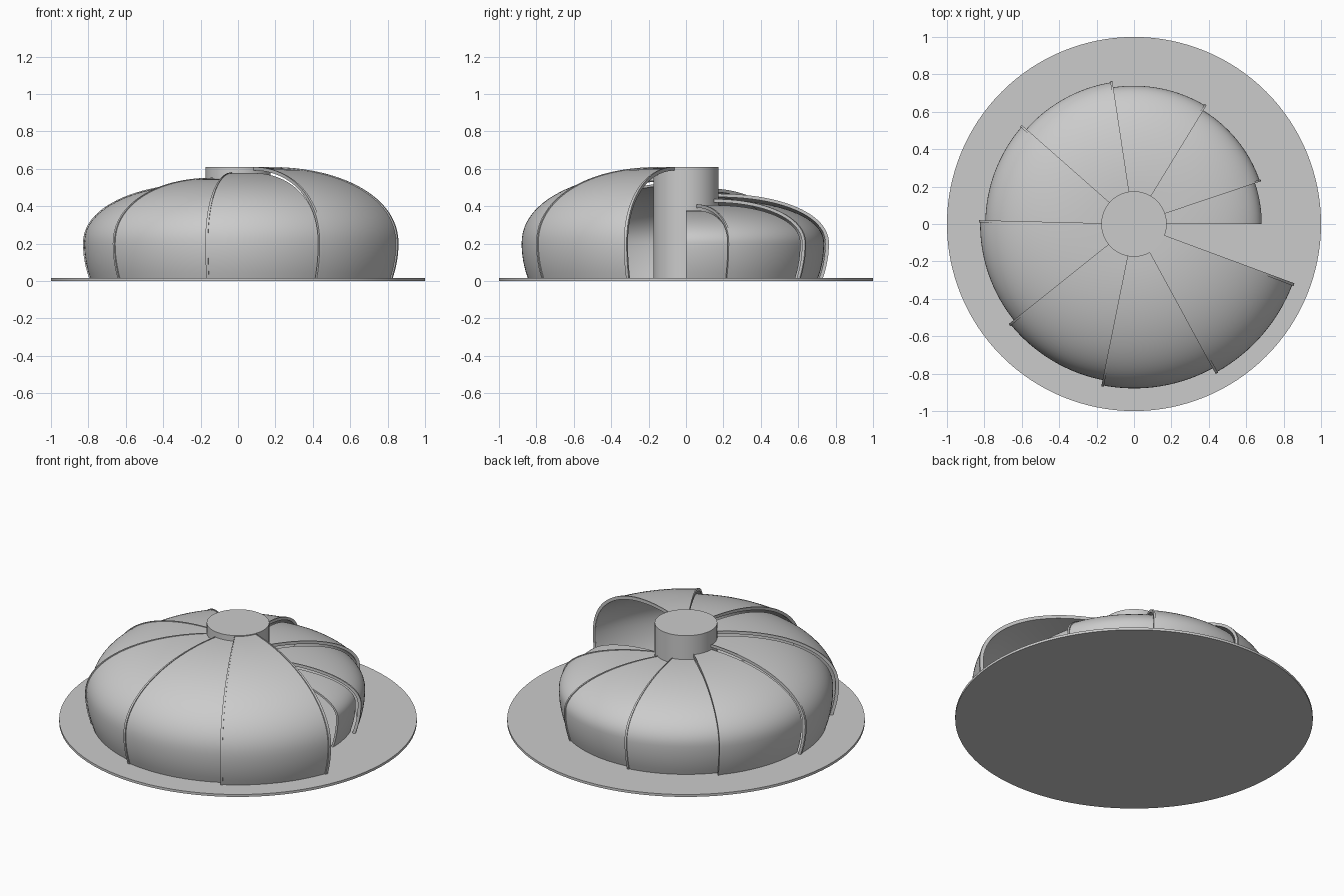
import bpy, bmesh
from math import sin, cos, pi, radians

if "Cube" in bpy.data.objects:
    bpy.data.objects.remove(bpy.data.objects["Cube"])

HUB_R, BASE_T, ZMID, WALL = 0.175, 0.015, 0.20, 0.013


def cylinder(name, r, z0, z1, n=128):
    bpy.ops.mesh.primitive_cylinder_add(vertices=n, radius=r, depth=z1 - z0,
                                        location=(0, 0, (z0 + z1) / 2))
    bpy.context.object.name = name
    bpy.ops.object.shade_smooth_by_angle(angle=radians(35))


def profile(r, h, n=24):
    """Shell cross-section: leaning lower wall, then a rounded arch to the hub."""
    pts = []
    for i in range(6):
        z = BASE_T + (ZMID - BASE_T) * i / 6
        pts.append((r - 0.033 * ((ZMID - z) / (ZMID - BASE_T)) ** 2, z))
    a, b, x0 = r - HUB_R + 0.01, h - ZMID, HUB_R - 0.01
    for i in range(n + 1):
        t = pi / 2 * i / n
        pts.append((x0 + a * max(cos(t), 0) ** 0.94, ZMID + b * sin(t) ** 0.94))
    return pts


def shell(name, a0, a1, r, h, wall=WALL):
    """Sweep a thin closed cross-section around the hub from a0 to a1 degrees."""
    outer = profile(r, h)
    inner = profile(r - wall, h - wall)
    loop = outer + inner[::-1]
    steps = max(1, round((a1 - a0) / 2.5))
    bm = bmesh.new()
    rings = []
    for s in range(steps + 1):
        t = radians(a0 + (a1 - a0) * s / steps)
        rings.append([bm.verts.new((p * cos(t), p * sin(t), z)) for p, z in loop])
    n, m = len(loop), len(outer)
    for A, B in zip(rings, rings[1:]):
        for i in range(n):
            j = (i + 1) % n
            bm.faces.new((A[i], B[i], B[j], A[j]))
    for R in (rings[0], rings[-1]):
        for i in range(m - 1):
            bm.faces.new((R[i], R[i + 1], R[n - 2 - i], R[n - 1 - i]))
    bmesh.ops.recalc_face_normals(bm, faces=bm.faces)
    me = bpy.data.meshes.new(name)
    bm.to_mesh(me)
    bm.free()
    ob = bpy.data.objects.new(name, me)
    bpy.context.collection.objects.link(ob)
    bpy.ops.object.select_all(action='DESELECT')
    bpy.context.view_layer.objects.active = ob
    ob.select_set(True)
    bpy.ops.object.shade_smooth_by_angle(angle=radians(35))


# Base disc and central hub
cylinder("base_disc", 1.0, 0, BASE_T)
cylinder("hub", HUB_R, BASE_T, 0.61)

# Stepped spiral of shell segments, each a little larger, with a lip at its start
for i in range(9):
    r, h = 0.683 + 0.028 * i, 0.377 + 0.0285 * i
    start = 0 if i == 0 else 19 + 40 * (i - 1)
    end = 19.5 + 40 * i
    shell(f"shell_segment_{i + 1}", start, end, r, h)
    if i:
        shell(f"rib_{i}", start - 0.4, start + 0.5, r + 0.006, h + 0.004, 0.018)
shell("mouth_rib", 338.7, 339.7, 0.683 + 0.028 * 8 + 0.008, 0.61, 0.02)
